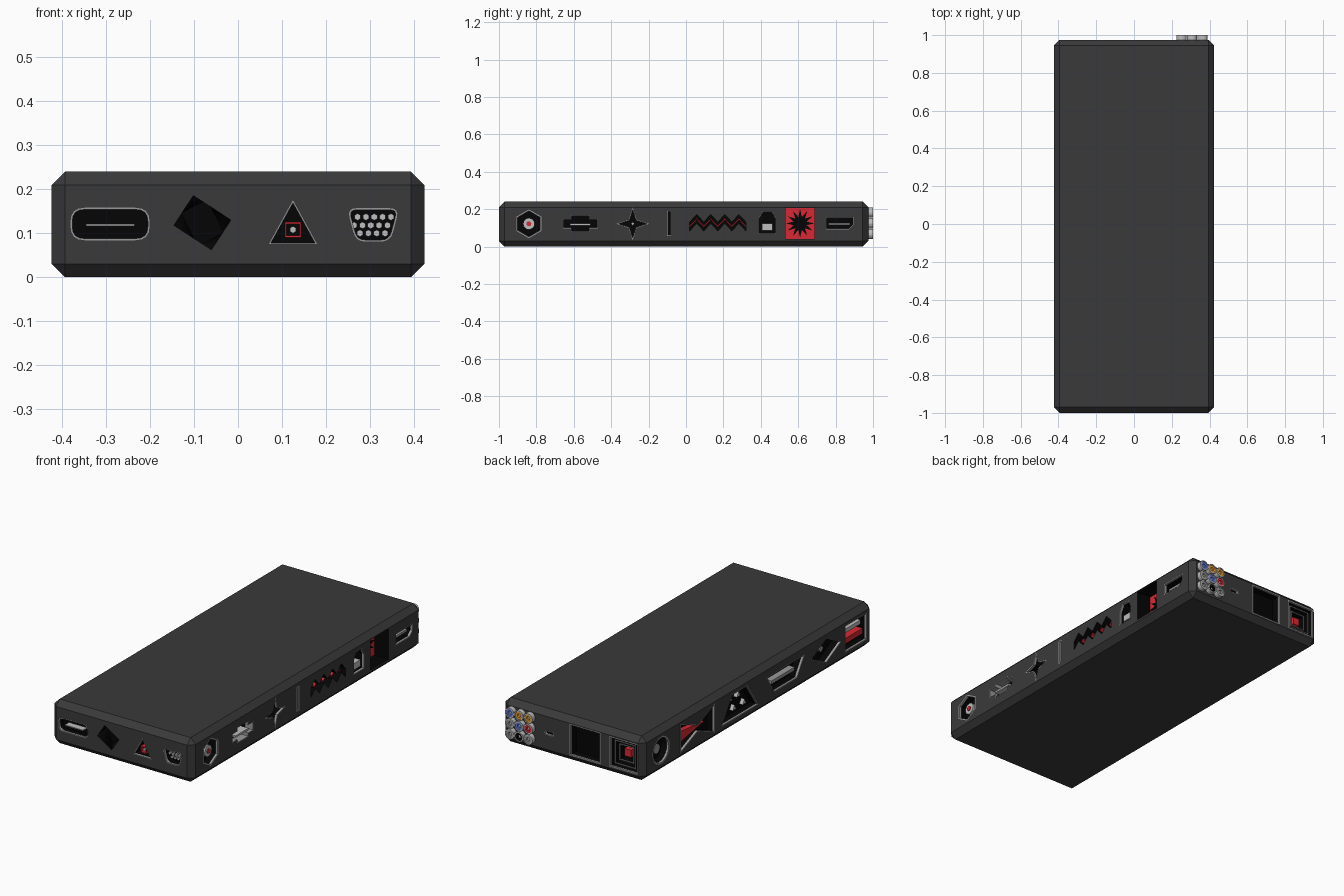
import bpy, bmesh, math
from mathutils import Vector

if "Cube" in bpy.data.objects:
    bpy.data.objects.remove(bpy.data.objects["Cube"])

HX, Y0, Y1, H = 0.424, -1.0, 0.975, 0.24
ZC = 0.122


def material(name, rgb):
    m = bpy.data.materials.new(name)
    m.diffuse_color = (*rgb, 1)
    m.use_nodes = True
    m.node_tree.nodes["Principled BSDF"].inputs["Base Color"].default_value = m.diffuse_color
    return m


BODY = material("dark_grey_shell", (0.042, 0.042, 0.042))
BLACK = material("black_socket", (0.0015, 0.0015, 0.0015))
STEEL = material("steel", (0.32, 0.32, 0.32))
LIGHT = material("light_contact", (0.52, 0.52, 0.52))
RED = material("red", (0.70, 0.022, 0.035))
BLUE = material("blue", (0.12, 0.20, 0.68))
ORANGE = material("orange", (0.80, 0.33, 0.03))

# each side maps (along, up, depth inward) to the world
SIDES = {
    "front": lambda u, v, d: (u, Y0 + d, v),
    "back": lambda u, v, d: (u, Y1 - d, v),
    "right": lambda u, v, d: (HX - d, u, v),
    "left": lambda u, v, d: (-HX + d, u, v),
}


def finish(name, bm, *mats):
    bmesh.ops.recalc_face_normals(bm, faces=bm.faces)
    me = bpy.data.meshes.new(name)
    bm.to_mesh(me)
    bm.free()
    for m in mats:
        me.materials.append(m)
    ob = bpy.data.objects.new(name, me)
    bpy.context.collection.objects.link(ob)
    return ob


def loft(bm, side, rings, depths, closed=False):
    rows = [[bm.verts.new(SIDES[side](u, v, d)) for u, v in r] for r, d in zip(rings, depths)]
    n = len(rows[0])
    pairs = list(zip(rows, rows[1:])) + ([(rows[-1], rows[0])] if closed else [])
    for a, b in pairs:
        for i in range(n):
            bm.faces.new((a[i], a[(i + 1) % n], b[(i + 1) % n], b[i]))
    if not closed:
        bm.faces.new(rows[0])
        bm.faces.new(rows[-1])


def prism(name, side, pts, d0, d1, mat):
    bm = bmesh.new()
    loft(bm, side, [pts, pts], [d0, d1])
    return finish(name, bm, mat)


def ring(name, side, pts, width, d0, d1, mat):
    inner = inset(pts, width)
    bm = bmesh.new()
    loft(bm, side, [pts, inner, inner, pts], [d0, d0, d1, d1], closed=True)
    return finish(name, bm, mat)


# outline helpers
def inset(pts, w):
    n = len(pts)
    area = sum(pts[i - 1][0] * pts[i][1] - pts[i][0] * pts[i - 1][1] for i in range(n))
    s = 1 if area > 0 else -1
    out = []
    for i in range(n):
        a, p, b = (Vector(pts[j % n]) for j in (i - 1, i, i + 1))
        e, f = (p - a).normalized(), (b - p).normalized()
        m = s * (Vector((-e.y, e.x)) + Vector((-f.y, f.x))) / (1 + e.dot(f))
        out.append(tuple(p + m * w))
    return out


def rounded(pts, r, n=5):
    out = []
    for i, p in enumerate(pts):
        p = Vector(p)
        a = p + (Vector(pts[i - 1]) - p).normalized() * r
        b = p + (Vector(pts[(i + 1) % len(pts)]) - p).normalized() * r
        for k in range(n):
            t = k / (n - 1)
            out.append(tuple(a * (1 - t) ** 2 + p * 2 * t * (1 - t) + b * t * t))
    return out


def rect(u, v, w, h):
    return [(u - w / 2, v - h / 2), (u + w / 2, v - h / 2), (u + w / 2, v + h / 2), (u - w / 2, v + h / 2)]


def ngon(u, v, r, n, start=90.0, r2=None):
    rad = lambda i: r2 if r2 and i % 2 else r
    ang = lambda i: math.radians(start) + 2 * math.pi * i / n
    return [(u + rad(i) * math.cos(ang(i)), v + rad(i) * math.sin(ang(i))) for i in range(n)]


def turned(pts, u, v, deg, scale=1.0):
    c, s = math.cos(math.radians(deg)) * scale, math.sin(math.radians(deg)) * scale
    return [(u + x * c - y * s, v + x * s + y * c) for x, y in pts]


cut = bmesh.new()


def port(name, side, pts, depth=0.05, rim=0.004, rim_depth=0.012):
    loft(cut, side, [pts, pts], [-0.02, depth])
    if rim:
        ring(name + "_rim", side, pts, rim, -0.0003, rim_depth, STEEL)


# front sockets
port("oval_port", "front", rounded(rect(-0.291, 0.121, 0.18, 0.074), 0.032), 0.04)
prism("oval_port_tongue", "front", rect(-0.291, 0.119, 0.11, 0.005), 0.005, 0.041, LIGHT)
base = rect(0, 0, 0.102, 0.081)
steps = range(7)
loft(cut, "front", [turned(base, -0.081, 0.124, -33)] + [turned(base, -0.081, 0.124, -33 - 5 * i, 1 - 0.03 * i) for i in steps],
     [-0.02] + [0.009 * i for i in steps])
port("triangle_port", "front", [(0.07, 0.075), (0.18, 0.075), (0.125, 0.175)], rim=0.003)
ring("triangle_port_frame", "front", rect(0.125, 0.108, 0.037, 0.035), 0.004, 0.01, 0.051, RED)
prism("triangle_port_pin", "front", ngon(0.125, 0.108, 0.008, 6), 0.015, 0.051, LIGHT)
port("pin_port", "front", rounded([(0.268, 0.081), (0.347, 0.081), (0.367, 0.157), (0.248, 0.157)], 0.022))
for row, (count, v) in enumerate(((5, 0.137), (5, 0.118), (4, 0.1))):
    for i in range(count):
        u = 0.306 + (i - (count - 1) / 2) * 0.019 + (0.004, -0.004, 0)[row]
        prism("pin_port_pin", "front", ngon(u, v, 0.008, 6), 0.035, 0.051, LIGHT)

# right sockets
port("hexagon_port", "right", ngon(-0.84, ZC, 0.077, 6), rim=0.007)
prism("hexagon_port_core", "right", ngon(-0.84, ZC, 0.031, 16), 0.015, 0.051, LIGHT)
prism("hexagon_port_dot", "right", ngon(-0.84, ZC, 0.013, 12), 0.01, 0.016, RED)
cross = [(-0.657, 0.098), (-0.615, 0.098), (-0.615, 0.08), (-0.515, 0.08), (-0.515, 0.098), (-0.473, 0.098),
         (-0.473, 0.148), (-0.515, 0.148), (-0.515, 0.167), (-0.615, 0.167), (-0.615, 0.148), (-0.657, 0.148)]
port("cross_port", "right", cross, rim=0.003, rim_depth=0.05)
prism("cross_port_tongue", "right", rect(-0.565, 0.118, 0.11, 0.01), 0.004, 0.051, LIGHT)
star = ngon(-0.285, ZC, 0.088, 8, 90, 0.03)
port("star_port", "right", star, rim=0.004)
prism("star_port_pin", "right", ngon(-0.285, ZC, 0.01, 4), 0.03, 0.051, LIGHT)
port("slot_port", "right", rect(-0.09, 0.124, 0.022, 0.135), rim=0.005)


def zigzag(t):
    mid = [(0.02 + 0.0375 * i, 0.148 if i % 2 else 0.108) for i in range(9)]
    return [(u, v - t) for u, v in mid] + [(u, v + t) for u, v in reversed(mid)]


port("zigzag_port", "right", zigzag(0.024), rim=0)
prism("zigzag_port_strip", "right", zigzag(0.004), 0.03, 0.051, RED)
port("house_port", "right", [(0.388, 0.07), (0.482, 0.07), (0.482, 0.15), (0.46, 0.188), (0.41, 0.188), (0.388, 0.15)], rim=0.003)
prism("house_port_block", "right", rect(0.435, 0.105, 0.055, 0.035), 0.01, 0.051, LIGHT)
port("burst_port", "right", rect(0.61, 0.124, 0.155, 0.165), 0.1, 0)
prism("burst_port_floor", "right", rect(0.61, 0.124, 0.154, 0.164), 0.085, 0.101, RED)
prism("burst_port_star", "right", ngon(0.61, 0.124, 0.076, 24, 90, 0.036), 0.081, 0.086, BLACK)
port("notched_port", "right", [(0.748, 0.092), (0.87, 0.092), (0.897, 0.118), (0.897, 0.156), (0.748, 0.156)])
prism("notched_port_tongue", "right", rect(0.82, 0.121, 0.115, 0.012), 0.02, 0.051, STEEL)

# left sockets
port("round_port", "left", ngon(0.82, ZC, 0.074, 20), rim=0.008)
prism("round_port_core", "left", ngon(0.82, ZC, 0.026, 16), 0.025, 0.051, STEEL)
port("bowtie_port", "left", [(0.505 + 0.15 * a, ZC + b) for a, b in
                             ((-1, -0.08), (0, -0.018), (1, -0.08), (1, 0.08), (0, 0.018), (-1, 0.08))], rim=0.004)
prism("bowtie_port_blade", "left", [(0.635, 0.085), (0.635, 0.145), (0.42, ZC)], 0.02, 0.051, RED)
port("wide_port", "left", [(-0.016, 0.052), (0.305, 0.052), (0.21, 0.192), (0.08, 0.192)])
for u, v in ((0.06, 0.085), (0.145, 0.085), (0.23, 0.085), (0.11, 0.145), (0.18, 0.145)):
    prism("wide_port_pin", "left", ngon(u, v, 0.018, 3), 0.03, 0.051, LIGHT)
port("tapered_port", "left", [(-0.35, 0.068), (-0.15, 0.068), (-0.086, 0.172), (-0.416, 0.172)])
prism("tapered_port_tongue", "left", rect(-0.25, 0.115, 0.2, 0.018), 0.015, 0.051, STEEL)
port("diamond_port", "left", [(-0.73, ZC), (-0.6, 0.055), (-0.468, ZC), (-0.6, 0.19)], rim=0.003)
prism("diamond_port_pin", "left", ngon(-0.6, ZC, 0.018, 4), 0.03, 0.051, STEEL)
port("block_port", "left", rect(-0.855, ZC, 0.19, 0.145))
prism("block_port_red_bar", "left", rect(-0.855, 0.1, 0.15, 0.03), 0.012, 0.051, RED)
prism("block_port_light_bar", "left", rect(-0.855, 0.145, 0.15, 0.022), 0.025, 0.051, LIGHT)

# back sockets
port("small_slot", "back", rounded(rect(0.14, ZC, 0.055, 0.024), 0.01), 0.04, 0.004)
port("square_port", "back", rect(-0.076, ZC, 0.186, 0.172), 0.06, 0.006)
port("nested_port", "back", rect(-0.308, ZC, 0.172, 0.165), 0.06, 0.006)
for i, w in enumerate((0.128, 0.088)):
    d = 0.012 + 0.012 * i
    ring("nested_port_frame", "back", rect(-0.308, ZC, w, w), 0.005, d, d + 0.004, STEEL)
    ring("nested_port_wall", "back", rect(-0.308, ZC, w, w), 0.005, d + 0.004, 0.061, BLACK)
prism("nested_port_core", "back", rect(-0.308, ZC, 0.04, 0.04), 0.035, 0.061, RED)

# back jacks, three by three
JACKS = ((BLUE, ORANGE, ORANGE), (STEEL, BLUE, RED), (STEEL, BLACK, STEEL))
for r, row in enumerate(JACKS):
    for c, mat in enumerate(row):
        u, v = 0.363 - 0.0555 * c, 0.182 - 0.0575 * r
        ring("jack_barrel", "back", ngon(u, v, 0.0275, 18), 0.006, -0.025, 0.005, LIGHT)
        ring("jack_insert", "back", ngon(u, v, 0.022, 18), 0.012, -0.022, 0.005, mat)
        prism("jack_hole", "back", ngon(u, v, 0.0105, 12), -0.012, 0.005, LIGHT)

# chamfered shell with all sockets cut
bm = bmesh.new()
bmesh.ops.create_cube(bm, size=1)
bmesh.ops.scale(bm, vec=(2 * HX, Y1 - Y0, H), verts=bm.verts)
bmesh.ops.translate(bm, vec=(0, (Y0 + Y1) / 2, H / 2), verts=bm.verts)
bmesh.ops.bevel(bm, geom=bm.edges[:], offset=0.03, segments=1, affect='EDGES')
shell = finish("shell", bm, BODY, BLACK)
for f in cut.faces:
    f.material_index = 1
bmesh.ops.triangulate(cut, faces=cut.faces[:])
cutter = finish("socket_cutter", cut, BODY, BLACK)
cutter.hide_render = True
mod = shell.modifiers.new("sockets", 'BOOLEAN')
mod.operation, mod.solver, mod.object = 'DIFFERENCE', 'EXACT', cutter
bpy.context.view_layer.objects.active = shell
bpy.ops.object.modifier_apply(modifier=mod.name)
bpy.data.objects.remove(cutter)
